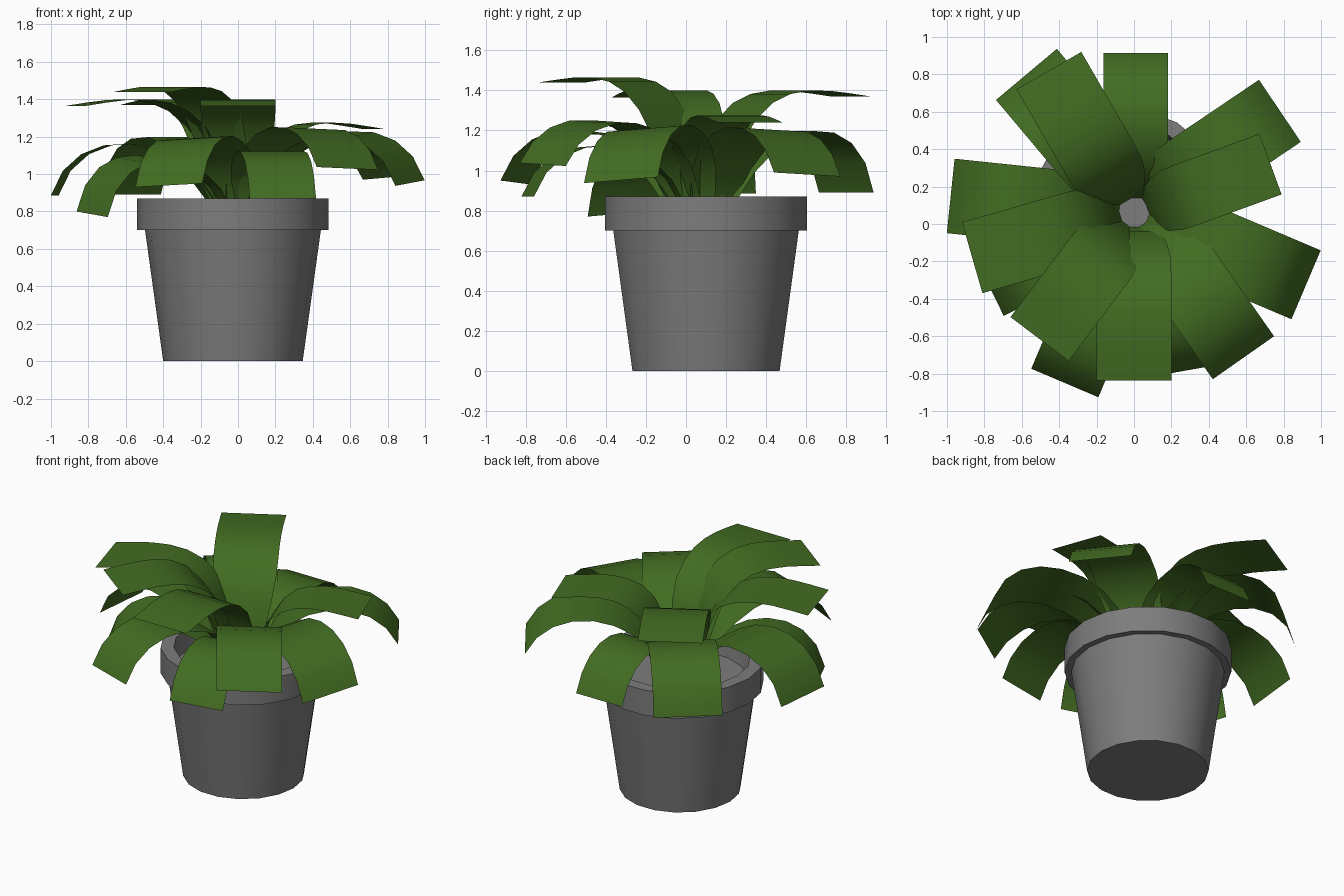
import bpy, bmesh, math
from mathutils import Vector

cube = bpy.data.objects.get("Cube")
if cube:
    bpy.data.objects.remove(cube)


def material(name, rgb):
    mat = bpy.data.materials.new(name)
    mat.use_nodes = True
    mat.diffuse_color = (*rgb, 1)
    bsdf = next(n for n in mat.node_tree.nodes if n.type == "BSDF_PRINCIPLED")
    bsdf.inputs["Base Color"].default_value = (*rgb, 1)
    bsdf.inputs["Roughness"].default_value = 0.8
    return mat


GREEN = material("leaf green", (0.055, 0.15, 0.016))
GRAY = material("pot gray", (0.205, 0.205, 0.205))


def finish(name, bm, mat, angle):
    mesh = bpy.data.meshes.new(name)
    bm.to_mesh(mesh)
    bm.free()
    mesh.materials.append(mat)
    obj = bpy.data.objects.new(name, mesh)
    bpy.context.collection.objects.link(obj)
    bpy.ops.object.select_all(action="DESELECT")
    obj.select_set(True)
    bpy.context.view_layer.objects.active = obj
    bpy.ops.object.shade_smooth_by_angle(angle=math.radians(angle))


# Pot: one turned profile with overhanging rim, hollow mouth and soil floor
SIDES = 18
POT_CENTRE = Vector((-0.027, 0.10, 0))
profile = [(0.373, 0), (0.47, 0.70), (0.512, 0.70), (0.512, 0.87),
           (0.43, 0.87), (0.41, 0.74)]
bm = bmesh.new()
rings = []
for r, z in profile:
    rings.append([bm.verts.new(POT_CENTRE + Vector((
        r * math.cos(math.tau * i / SIDES), r * math.sin(math.tau * i / SIDES), z)))
        for i in range(SIDES)])
for low, high in zip(rings, rings[1:]):
    for i in range(SIDES):
        j = (i + 1) % SIDES
        bm.faces.new((low[i], low[j], high[j], high[i]))
bm.faces.new(rings[0][::-1])
bm.faces.new(rings[-1])
finish("pot", bm, GRAY, 30)

# Leaves: tapered strips that rise from the middle and arch outward
CENTRE = Vector((0, 0.06, 0))
ROOT_Z = 0.70
STEPS = 9


def bezier_weights(t):
    u = 1 - t
    return u ** 3, 3 * t * u * u, 3 * t * t * u, t ** 3


def leaf(name, tip_x, tip_y, tip_z, apex, heading, width, roll=0):
    a = math.radians(heading)
    out = Vector((math.cos(a), math.sin(a), 0))
    side = Vector((-out.y, out.x, roll / width))
    tip = Vector((tip_x, tip_y, 0))
    reach = (tip - CENTRE).dot(out)
    # Bezier arch through the wanted apex height; drooping leaves bend late
    drop = apex - tip_z
    rise = apex + 0.15 - 0.4 * drop
    w = bezier_weights(0.68)
    shoulder = (apex - w[0] * ROOT_Z - w[1] * rise - w[3] * tip_z) / w[2]
    knee = reach * min(1, 0.6 + drop)
    arch = [Vector((0.07, ROOT_Z)), Vector((0.12, rise)),
            Vector((knee, shoulder)), Vector((reach, tip_z))]
    bm = bmesh.new()
    previous = None
    for k in range(STEPS + 1):
        t = k / STEPS
        p = sum((v * b for v, b in zip(arch, bezier_weights(t))), Vector((0, 0)))
        grow = min(1, t / 0.42)
        half = width * (0.4 + 0.6 * grow * (2 - grow)) / 2
        mid = tip + out * (p.x - reach) + Vector((0, 0, p.y))
        row = [bm.verts.new(mid - side * half), bm.verts.new(mid + side * half)]
        if previous:
            bm.faces.new((previous[0], row[0], row[1], previous[1]))
        previous = row
    finish(name, bm, GREEN, 50)


# name, tip x, tip y, tip z, apex height, heading in degrees, width, sideways roll
LEAVES = [
    ("front_upper_leaf", 0, -0.836, 1.365, 1.40, -90, 0.40),
    ("front_right_upper_leaf", -0.505, -0.615, 1.44, 1.465, -127, 0.39),
    ("right_upper_leaf", -0.865, -0.18, 1.365, 1.40, -164, 0.395),
    ("back_right_upper_leaf", -0.455, 0.82, 1.37, 1.40, 120, 0.40),
    ("back_left_upper_leaf", 0.73, 0.32, 1.24, 1.275, 20, 0.345),
    ("front_left_leaf", 0.585, -0.715, 1.03, 1.24, -55, 0.40, -0.015),
    ("left_lower_leaf", 0.92, -0.325, 0.952, 1.205, -23, 0.40, 0.03),
    ("back_left_lower_leaf", 0.78, 0.605, 0.98, 1.20, 34, 0.40, -0.02),
    ("back_lower_leaf", 0.01, 0.915, 0.89, 1.13, 90, 0.345),
    ("back_right_lower_leaf", -0.575, 0.80, 0.89, 1.185, 130, 0.425),
    ("right_lower_leaf", -0.98, 0.15, 0.885, 1.15, 174, 0.40),
    ("right_lowest_leaf", -0.78, -0.32, 0.785, 1.07, -154, 0.38, -0.03),
    ("front_right_lower_leaf", -0.37, -0.85, 0.94, 1.185, -113, 0.39, 0.02),
    ("front_lower_leaf", 0.24, -0.79, 0.87, 1.11, -80, 0.36),
]
for spec in LEAVES:
    leaf(*spec)
